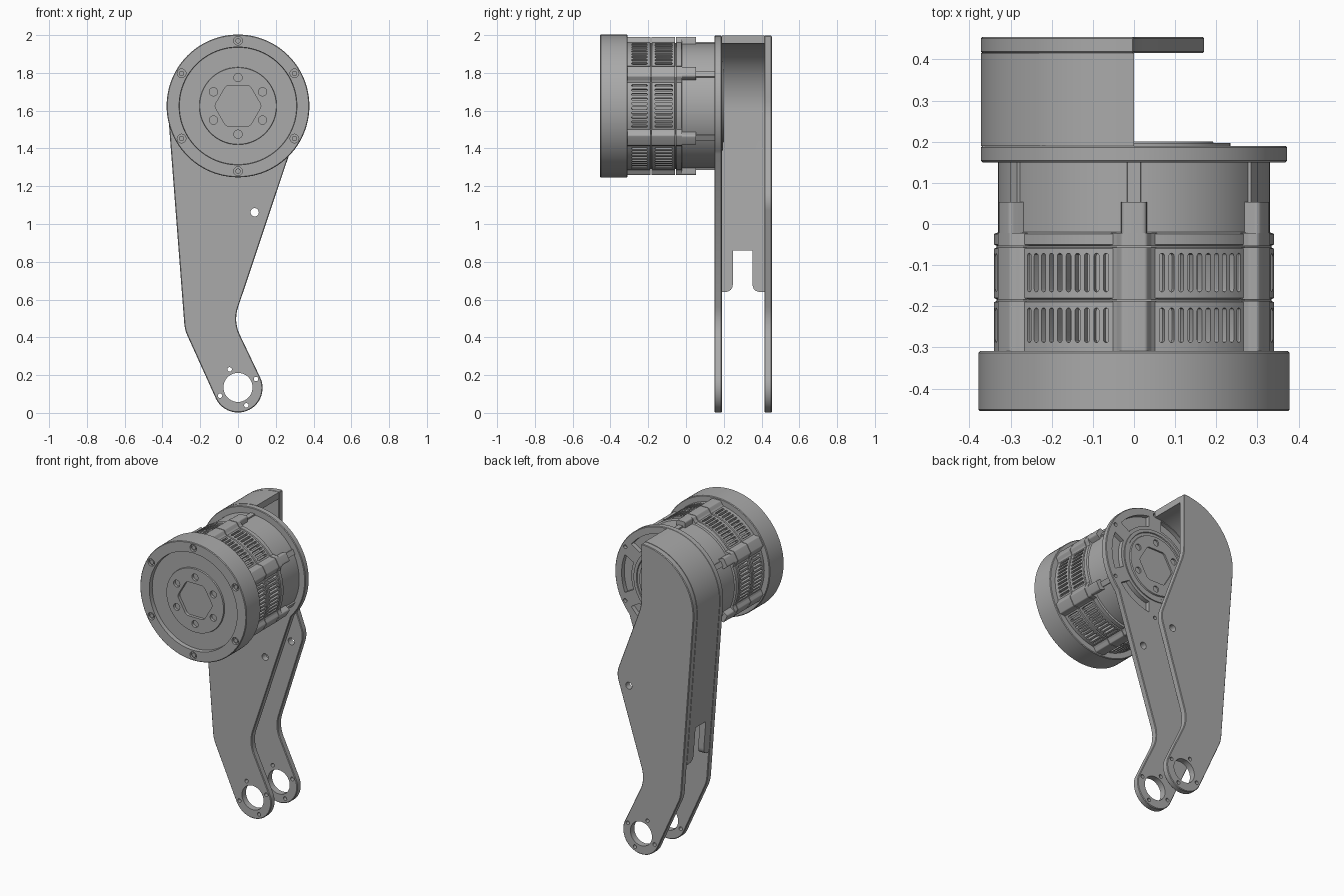
import bpy, bmesh
from math import sin, cos, radians, tan
from mathutils import Vector, Matrix

cube = bpy.data.objects.get("Cube")
if cube:
    bpy.data.objects.remove(cube)

grey = bpy.data.materials.new("satin grey")
grey.use_nodes = True
colour = (0.4, 0.4, 0.4, 1)
grey.diffuse_color = colour
grey.node_tree.nodes["Principled BSDF"].inputs["Base Color"].default_value = colour

AXIS = 1.625          # height of the motor axis
SIXTHS = [30 + 60 * k for k in range(6)]


# ---------- helpers ----------
def make(name, bm):
    bmesh.ops.remove_doubles(bm, verts=bm.verts, dist=1e-5)
    bmesh.ops.recalc_face_normals(bm, faces=bm.faces)
    mesh = bpy.data.meshes.new(name)
    bm.to_mesh(mesh)
    bm.free()
    mesh.materials.append(grey)
    ob = bpy.data.objects.new(name, mesh)
    bpy.context.collection.objects.link(ob)
    return ob


def along_y(u, v, w):
    return Vector((u, w, v))


def along_x(u, v, w):
    return Vector((w, u, v))


def radial(angle):
    # u is tangent, v runs along the motor axis, w is the radius
    c, s = cos(radians(angle)), sin(radians(angle))
    return lambda u, v, w: Vector((w * c - u * s, v, AXIS + w * s + u * c))


def prism(bm, pts, a, b, place=along_y):
    lo = [bm.verts.new(place(u, v, a)) for u, v in pts]
    hi = [bm.verts.new(place(u, v, b)) for u, v in pts]
    n = len(pts)
    bm.faces.new(lo)
    bm.faces.new(hi[::-1])
    for i in range(n):
        j = (i + 1) % n
        bm.faces.new((lo[i], hi[i], hi[j], lo[j]))


def arc(cx, cz, r, a, b, n):
    return [(cx + r * cos(radians(a + (b - a) * i / n)),
             cz + r * sin(radians(a + (b - a) * i / n))) for i in range(n + 1)]


def disc(x, z, r, n=24):
    return arc(x, z, r, 0, 360, n)[:-1]


def polar(angle, r):
    return r * cos(radians(angle)), AXIS + r * sin(radians(angle))


def rounded(pts, n=8):
    # corners given as (u, v, radius) become curves; plain pairs stay sharp
    out = []
    for i, p in enumerate(pts):
        if len(p) == 2:
            out.append(p)
            continue
        c = Vector(p[:2])
        d0 = (Vector(pts[i - 1][:2]) - c).normalized()
        d1 = (Vector(pts[(i + 1) % len(pts)][:2]) - c).normalized()
        reach = p[2] / tan(d0.angle(d1) / 2)
        s, e = c + d0 * reach, c + d1 * reach
        for k in range(n + 1):
            t = k / n
            q = s * (1 - t) ** 2 + c * 2 * t * (1 - t) + e * t ** 2
            out.append((q.x, q.y))
    return out


def lathe(name, profile, steps=96):
    bm = bmesh.new()
    vs = [bm.verts.new((0, y, AXIS + r)) for r, y in profile]
    es = [bm.edges.new(pair) for pair in zip(vs, vs[1:])]
    bmesh.ops.spin(bm, geom=vs + es, cent=(0, 0, AXIS), axis=(0, 1, 0),
                   angle=radians(360), steps=steps)
    return make(name, bm)


def bake(ob):
    deps = bpy.context.evaluated_depsgraph_get()
    mesh = bpy.data.meshes.new_from_object(ob.evaluated_get(deps))
    ob.modifiers.clear()
    ob.data = mesh


def cut(ob, bm):
    cutter = make("cutter", bm)
    mod = ob.modifiers.new("cut", 'BOOLEAN')
    mod.operation, mod.solver, mod.object = 'DIFFERENCE', 'EXACT', cutter
    bake(ob)
    bpy.data.objects.remove(cutter)


def chamfer(ob, width):
    mod = ob.modifiers.new("chamfer", 'BEVEL')
    mod.width, mod.limit_method, mod.angle_limit = width, 'ANGLE', radians(50)
    bake(ob)


# ---------- leg plates ----------
R = 0.372
KNEE = (-0.282, 0.44, 0.2)
INNER_KNEE = (-0.0245, 0.485, 0.2)
foot = arc(0, 0.132, 0.13, 206, 386, 32)

front_outline = rounded(arc(0, AXIS, R, -43, 185, 72) + [KNEE] + foot + [INNER_KNEE])
back_outline = rounded(arc(0, AXIS, R, 90, 185, 32) + [KNEE] + foot
                       + [INNER_KNEE, (0.178, 1.12, 0.14), (0, 1.6, 0.3)])

plates = []
for name, outline, y0, y1 in (("front_plate", front_outline, 0.15, 0.19),
                              ("back_plate", back_outline, 0.415, 0.455)):
    bm = bmesh.new()
    prism(bm, outline, y0, y1)
    plate = make(name, bm)
    chamfer(plate, 0.004)
    bm = bmesh.new()
    prism(bm, disc(0, 0.135, 0.077, 40), y0 - 0.1, y1 + 0.1)
    prism(bm, disc(0.088, 1.062, 0.022), y0 - 0.1, y1 + 0.1)
    for a in (25, 115, 205, 295):
        x, z = 0.105 * cos(radians(a)), 0.135 + 0.105 * sin(radians(a))
        prism(bm, disc(x, z, 0.012, 16), y0 - 0.1, y1 + 0.1)
    cut(plate, bm)
    plates.append(plate)

# pockets and screw holes behind the motor
bm = bmesh.new()
for a in SIXTHS:
    ring = arc(0, AXIS, 0.325, a + 8, a + 52, 12) + arc(0, AXIS, 0.255, a + 50, a + 10, 12)
    prism(bm, ring, 0.162, 0.25)
    prism(bm, disc(*polar(a, 0.345), 0.012, 16), 0.17, 0.25)
cut(plates[0], bm)

# curved side wall joining the plates, notched at the bottom
bm = bmesh.new()
prism(bm, arc(0, AXIS, R, 90, 185, 32) + [(-0.294, 0.6), (-0.254, 0.6)]
      + arc(0, AXIS, 0.33, 185, 90, 32), 0.19, 0.415)
wall = make("side_wall", bm)
bm = bmesh.new()
prism(bm, rounded([(0.248, 0.86), (0.352, 0.86), (0.352, 0.64, 0.045), (0.45, 0.64),
                   (0.45, 0.5), (0.15, 0.5), (0.15, 0.64), (0.248, 0.64, 0.045)]),
      -0.5, -0.1, along_x)
cut(wall, bm)

# ---------- motor ----------
cap = lathe("front_cap", [(0, -0.437), (0.203, -0.437), (0.205, -0.428), (0.31, -0.428),
                          (0.312, -0.455), (0.374, -0.455), (0.378, -0.451),
                          (0.378, -0.313), (0.374, -0.309), (0, -0.309)])
hexagon = rounded([polar(60 * k, 0.125) + (0.03,) for k in range(6)], 5)
bm = bmesh.new()
prism(bm, hexagon, -0.5, -0.418)
for a in SIXTHS:
    prism(bm, disc(*polar(a, 0.15), 0.022), -0.5, -0.42)
    prism(bm, disc(*polar(a, 0.345), 0.023), -0.5, -0.44)
cut(cap, bm)

bm = bmesh.new()
for a in SIXTHS:
    prism(bm, disc(*polar(a, 0.345), 0.014, 16), -0.45, -0.43)
make("cap_screws", bm)

body = lathe("motor_body", [(0, -0.315), (0.34, -0.315), (0.34, -0.19), (0.334, -0.187),
                            (0.334, -0.183), (0.34, -0.18), (0.34, -0.06), (0.334, -0.057),
                            (0.334, -0.053), (0.34, -0.05), (0.34, -0.024), (0.33, -0.02),
                            (0.33, 0.15), (0, 0.15)], 120)

# cooling slots in two bands between the ribs
bm = bmesh.new()
for a in SIXTHS:
    for k in range(10):
        for v0, v1 in ((-0.288, -0.204), (-0.165, -0.071)):
            w = 0.0065
            slot = arc(0, v1 - w, w, 0, 180, 6) + arc(0, v0 + w, w, 180, 360, 6)
            prism(bm, slot, 0.318, 0.36, radial(a + 11.5 + k * 37 / 9))
cut(body, bm)

# ribs: wide at the body, a screw boss behind, then a thin fin
bm = bmesh.new()
wide = rounded([(-0.062, 0.325), (-0.042, 0.345, 0.015), (-0.03, 0.366, 0.01),
                (0.03, 0.366, 0.01), (0.042, 0.345, 0.015), (0.062, 0.325)], 4)
boss = rounded([(-0.032, 0.31), (-0.03, 0.366, 0.012), (0.03, 0.366, 0.012), (0.032, 0.31)], 4)
fin = [(-0.02, 0.31), (-0.016, 0.338), (0.016, 0.338), (0.02, 0.31)]
for a in SIXTHS:
    spot = radial(a)
    place = lambda u, v, w: spot(u, w, v)
    for section, y0, y1 in ((wide, -0.312, -0.187), (wide, -0.183, -0.057),
                            (wide, -0.053, -0.022), (boss, -0.03, 0.053), (fin, 0.05, 0.15)):
        prism(bm, section, y0, y1, place)
make("motor_ribs", bm)

# output hub seen between the plates
hub = lathe("output_hub", [(0, 0.18), (0.235, 0.18), (0.235, 0.197), (0.215, 0.197),
                           (0.212, 0.192), (0.195, 0.192), (0.192, 0.2), (0, 0.2)])
bm = bmesh.new()
prism(bm, hexagon, 0.186, 0.25)
for a in SIXTHS:
    prism(bm, disc(*polar(a, 0.155), 0.02), 0.186, 0.25)
cut(hub, bm)

# ---------- shading ----------
for ob in bpy.context.collection.objects:
    if ob.type == 'MESH' and ob.data.materials and ob.data.materials[0] == grey:
        ob.data.shade_smooth()
        ob.data.set_sharp_from_angle(angle=radians(30))
